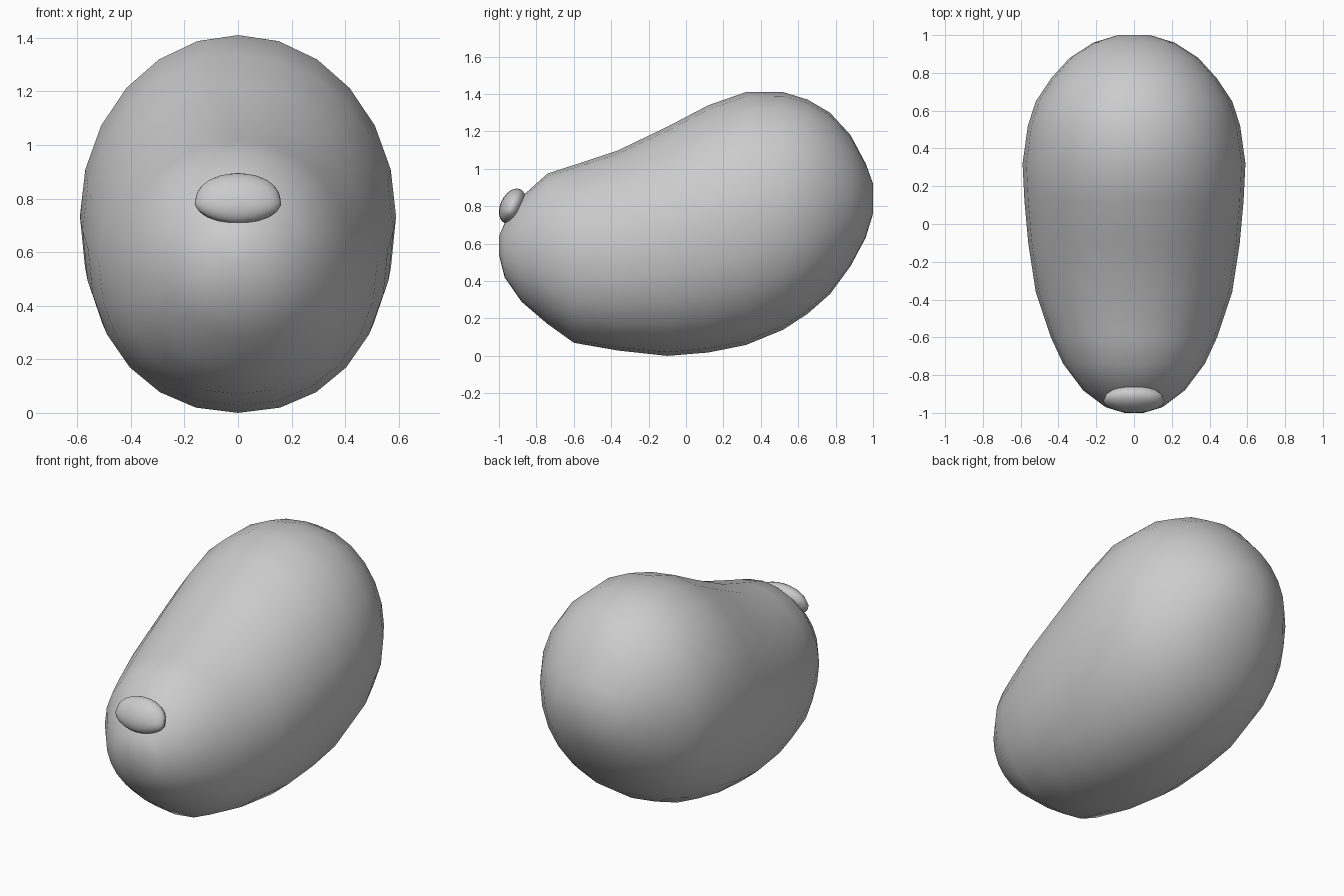
import bpy, bmesh, math

if "Cube" in bpy.data.objects:
    bpy.data.objects.remove(bpy.data.objects["Cube"])

# Head sections along its length: y, bottom z, top z, half width
SECTIONS = [
    (-1.00, 0.54, 0.64, 0.05), (-0.97, 0.42, 0.71, 0.15),
    (-0.88, 0.29, 0.85, 0.27), (-0.74, 0.17, 0.975, 0.375),
    (-0.60, 0.07, 1.02, 0.44), (-0.36, 0.028, 1.10, 0.52),
    (-0.10, 0.00, 1.225, 0.56), (0.12, 0.018, 1.34, 0.58),
    (0.32, 0.058, 1.41, 0.59), (0.52, 0.14, 1.41, 0.562),
    (0.65, 0.225, 1.37, 0.52), (0.77, 0.33, 1.30, 0.44),
    (0.88, 0.48, 1.18, 0.34), (0.96, 0.63, 1.03, 0.215),
    (1.00, 0.76, 0.92, 0.085),
]
SIDES = 24


def smooth(obj):
    for p in obj.data.polygons:
        p.use_smooth = True


def add_object(name, bm):
    bmesh.ops.recalc_face_normals(bm, faces=bm.faces)
    mesh = bpy.data.meshes.new(name)
    bm.to_mesh(mesh)
    bm.free()
    obj = bpy.data.objects.new(name, mesh)
    bpy.context.collection.objects.link(obj)
    smooth(obj)
    return obj


# Head: lofted rounded sections, slightly fuller in the lower half
bm = bmesh.new()
rings = []
for y, lo, hi, w in SECTIONS:
    ring = []
    for i in range(SIDES):
        a = math.tau * i / SIDES
        c, s = math.cos(a), math.sin(a)
        p = 0.94 if s < 0 else 1.0
        x = w * math.copysign(abs(c) ** p, c)
        z = (lo + hi) / 2 + (hi - lo) / 2 * math.copysign(abs(s) ** p, s)
        ring.append(bm.verts.new((x, y, z)))
    rings.append(ring)
for a, b in zip(rings, rings[1:]):
    for i in range(SIDES):
        j = (i + 1) % SIDES
        bm.faces.new((a[i], a[j], b[j], b[i]))
bm.faces.new(rings[0])
bm.faces.new(rings[-1])
add_object("head", bm)

# Nose: flattened ball leaning back on the muzzle tip
bm = bmesh.new()
bmesh.ops.create_uvsphere(bm, u_segments=20, v_segments=12, radius=1)
for v in bm.verts:
    # fuller, wider lower half
    if v.co.z < 0:
        v.co.x *= 1 + 0.08 * math.sin(math.pi * -v.co.z)
nose = add_object("nose", bm)
nose.scale = (0.158, 0.065, 0.1)
nose.rotation_euler = (math.radians(-25), 0, 0)
nose.location = (0, -0.9275, 0.80)
